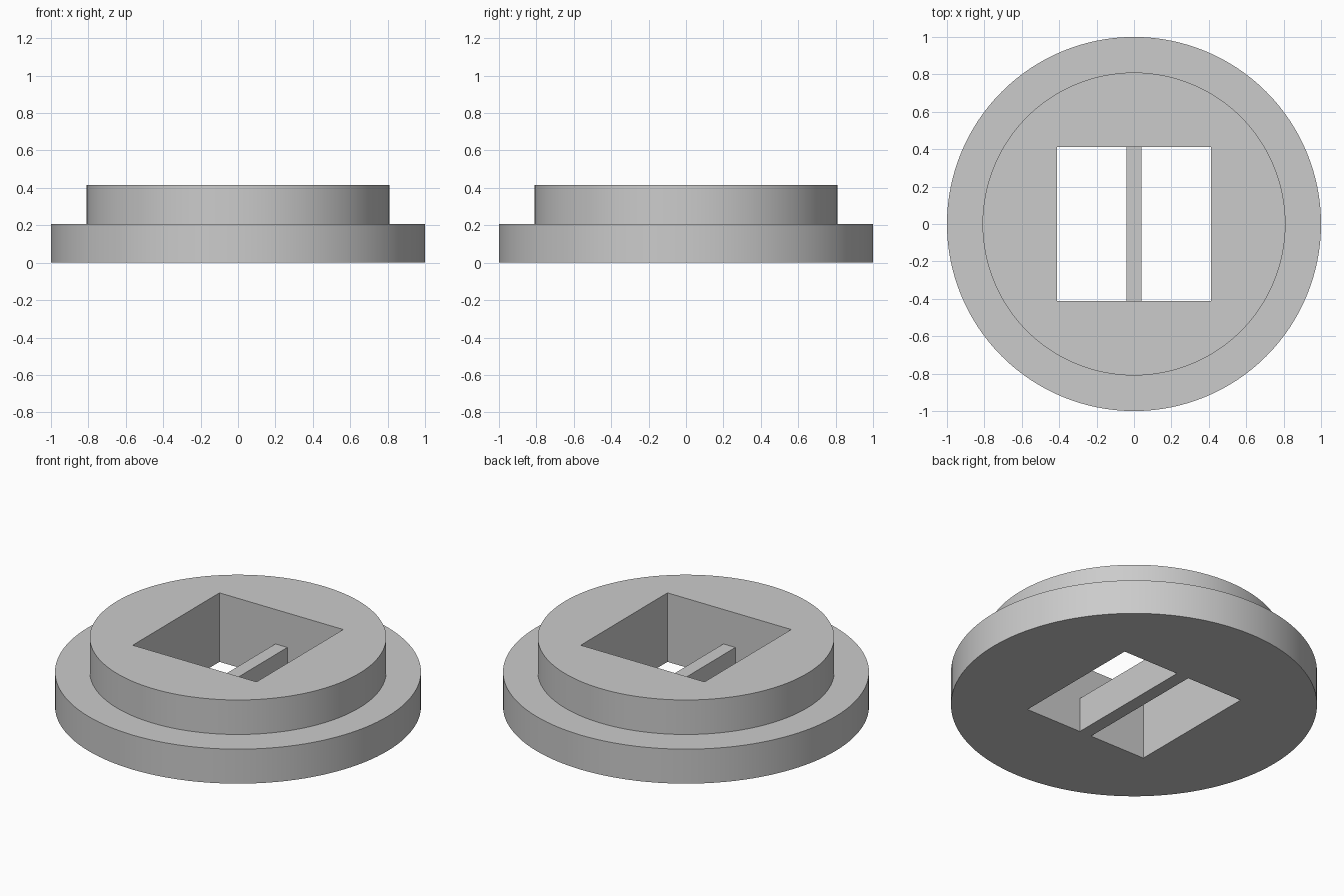
import bpy
import bmesh
from math import tau

if "Cube" in bpy.data.objects:
    bpy.data.objects.remove(bpy.data.objects["Cube"], do_unlink=True)

FLANGE_R, BOSS_R = 1.0, 0.81
STEP_Z, TOP_Z = 0.208, 0.416
HOLE, BAR = 0.413, 0.04      # half widths
SEGMENTS = 128


def make_object(name, bm):
    bmesh.ops.remove_doubles(bm, verts=bm.verts, dist=1e-5)
    bmesh.ops.recalc_face_normals(bm, faces=bm.faces)
    mesh = bpy.data.meshes.new(name)
    bm.to_mesh(mesh)
    bm.free()
    obj = bpy.data.objects.new(name, mesh)
    bpy.context.collection.objects.link(obj)
    return obj


# Grey material
grey = bpy.data.materials.new("plain grey")
grey.use_nodes = True
colour = (0.6, 0.6, 0.6, 1)
grey.diffuse_color = colour
grey.node_tree.nodes["Principled BSDF"].inputs["Base Color"].default_value = colour

# Stepped disc, turned from a half profile
bm = bmesh.new()
profile = [(0, 0), (FLANGE_R, 0), (FLANGE_R, STEP_Z),
           (BOSS_R, STEP_Z), (BOSS_R, TOP_Z), (0, TOP_Z)]
verts = [bm.verts.new((r, 0, z)) for r, z in profile]
edges = [bm.edges.new(pair) for pair in zip(verts, verts[1:])]
bmesh.ops.spin(bm, geom=verts + edges, cent=(0, 0, 0), axis=(0, 0, 1),
               angle=tau, steps=SEGMENTS, use_merge=True)
bmesh.ops.remove_doubles(bm, verts=bm.verts, dist=1e-5)
bmesh.ops.dissolve_limit(bm, angle_limit=0.01, verts=bm.verts, edges=bm.edges)
disc = make_object("stepped_disc", bm)
disc.data.materials.append(grey)

# Square hole cutter, notched so that a cross bar is left in the lower half
bm = bmesh.new()
low, high = -0.2, TOP_Z + 0.2
notch = [(-HOLE, low), (-BAR, low), (-BAR, STEP_Z), (BAR, STEP_Z),
         (BAR, low), (HOLE, low), (HOLE, high), (-HOLE, high)]
face = bm.faces.new([bm.verts.new((x, -HOLE, z)) for x, z in notch])
extruded = bmesh.ops.extrude_face_region(bm, geom=[face])["geom"]
bmesh.ops.translate(bm, vec=(0, 2 * HOLE, 0),
                    verts=[v for v in extruded if isinstance(v, bmesh.types.BMVert)])
cutter = make_object("hole_cutter", bm)
cutter.data.materials.append(grey)
cutter.hide_render = True
cutter.display_type = 'WIRE'

cut = disc.modifiers.new("square hole", 'BOOLEAN')
cut.object = cutter
cut.operation = 'DIFFERENCE'
cut.solver = 'EXACT'

# Apply the cut, drop the cutter and smooth the round walls
bpy.ops.object.select_all(action='DESELECT')
disc.select_set(True)
bpy.context.view_layer.objects.active = disc
bpy.ops.object.modifier_apply(modifier=cut.name)
bpy.data.objects.remove(cutter, do_unlink=True)
bpy.ops.object.shade_smooth_by_angle(angle=0.5)
